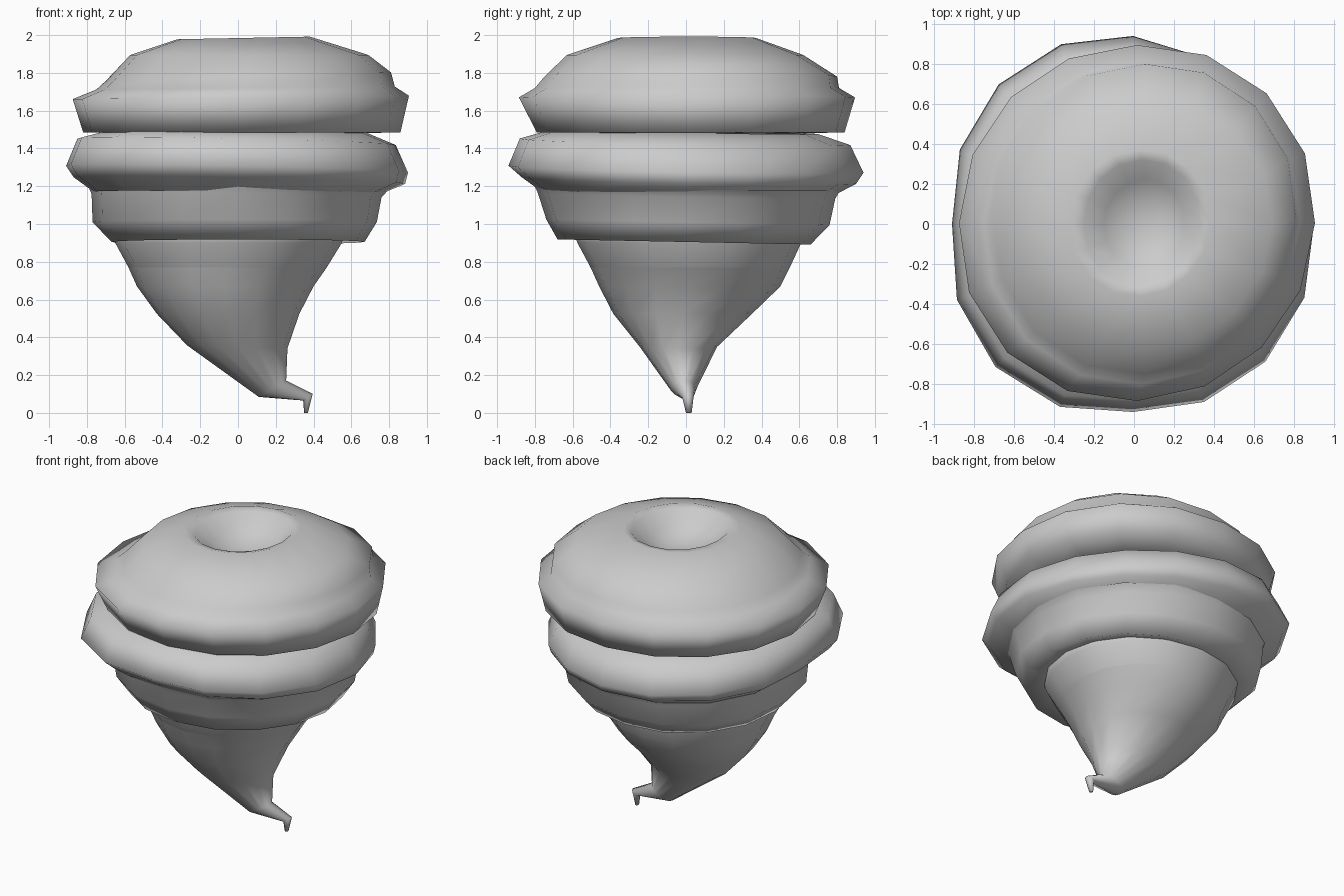
import bpy
import bmesh
from math import sin, cos, pi

old = bpy.data.objects.get("Cube")
if old:
    bpy.data.objects.remove(old, do_unlink=True)

SIDES = 16

grey = bpy.data.materials.new("storm_grey")
grey.use_nodes = True
tone = (0.6, 0.6, 0.6, 1)
grey.diffuse_color = tone
grey.node_tree.nodes["Principled BSDF"].inputs["Base Color"].default_value = tone


def loft(name, rings, slope_y=0.0, bulges=(0, 0, 0, 0), cap_start=False, cap_end=False):
    """Join oval rings given as (left, right, front, back, height, slope along x).

    bulges widens the quarters in order: +x+y, -x+y, -x-y, +x-y.
    """
    bm = bmesh.new()
    loops = []
    for left, right, front, back, height, slope_x in rings:
        cx, cy = (left + right) / 2, (front + back) / 2
        rx, ry = (right - left) / 2, (back - front) / 2
        loop = []
        for i in range(SIDES):
            a = 2 * pi * i / SIDES
            swell = 1 + bulges[i * 4 // SIDES] * abs(sin(2 * a))
            dx, dy = rx * cos(a) * swell, ry * sin(a) * swell
            z = height + slope_x * dx + slope_y * dy
            loop.append(bm.verts.new((cx + dx, cy + dy, z)))
        loops.append(loop)
    for low, high in zip(loops, loops[1:]):
        for i in range(SIDES):
            j = (i + 1) % SIDES
            bm.faces.new((low[i], low[j], high[j], high[i]))
    if cap_start:
        bm.faces.new(loops[0][::-1])
    if cap_end:
        bm.faces.new(loops[-1])
    mesh = bpy.data.meshes.new(name)
    bm.to_mesh(mesh)
    bm.free()
    mesh.materials.append(grey)
    for face in mesh.polygons:
        face.use_smooth = True
    obj = bpy.data.objects.new(name, mesh)
    bpy.context.collection.objects.link(obj)


# Bent tail tapering down to a hooked tip
loft("funnel_tail", [
    (.35, .37, 0, .03, 0, 0),
    (.345, .395, -.02, .04, .083, .7),
    (.11, .255, -.08, .055, .128, .6),
    (-.27, .262, -.245, .165, .35, -.03),
    (-.43, .325, -.385, .35, .525, 0),
    (-.535, .4, -.46, .5, .67, 0),
    (-.58, .47, -.505, .55, .77, 0),
], cap_start=True)

# Upper funnel, running up inside the swirl
loft("funnel_collar", [
    (-.58, .47, -.505, .55, .77, 0),
    (-.65, .55, -.575, .61, .9, 0),
    (-.66, .57, -.6, .62, .98, 0),
], cap_end=True)

# Lower skirt around the funnel
loft("lower_skirt", [
    (-.5, .5, -.5, .5, .95, 0),
    (-.67, .67, -.68, .66, .905, 0),
    (-.77, .735, -.74, .76, 1.01, 0),
    (-.775, .76, -.785, .79, 1.15, -.01),
    (-.8, .8, -.81, .82, 1.2, -.02),
], slope_y=-.02, bulges=(0, .03, .01, .01))

# Bulging middle band
loft("middle_swirl", [
    (-.76, .74, -.77, .77, 1.16, -.01),
    (-.87, .885, -.87, .9, 1.23, -.02),
    (-.91, .9, -.94, .94, 1.29, -.02),
    (-.85, .835, -.88, .87, 1.435, -.02),
    (-.68, .68, -.7, .7, 1.49, -.01),
    (-.5, .5, -.5, .5, 1.475, 0),
], slope_y=-.02, bulges=(-.05, .05, .075, .035))

# Top band with a ledge, a domed crown and a hollow eye
loft("crown_swirl", [
    (-.6, .6, -.6, .6, 1.48, 0),
    (-.82, .86, -.79, .84, 1.485, 0),
    (-.875, .905, -.885, .895, 1.67, .01),
    (-.75, .83, -.8, .81, 1.72, .01),
    (-.7, .81, -.75, .8, 1.78, .03),
    (-.57, .69, -.63, .62, 1.895, 0),
    (-.32, .38, -.36, .37, 1.985, .02),
    (-.25, .33, -.31, .32, 1.975, .01),
    (-.15, .25, -.22, .22, 1.88, 0),
    (-.02, .13, -.08, .08, 1.83, 0),
], bulges=(.03, 0, .03, -.01), cap_start=True, cap_end=True)
